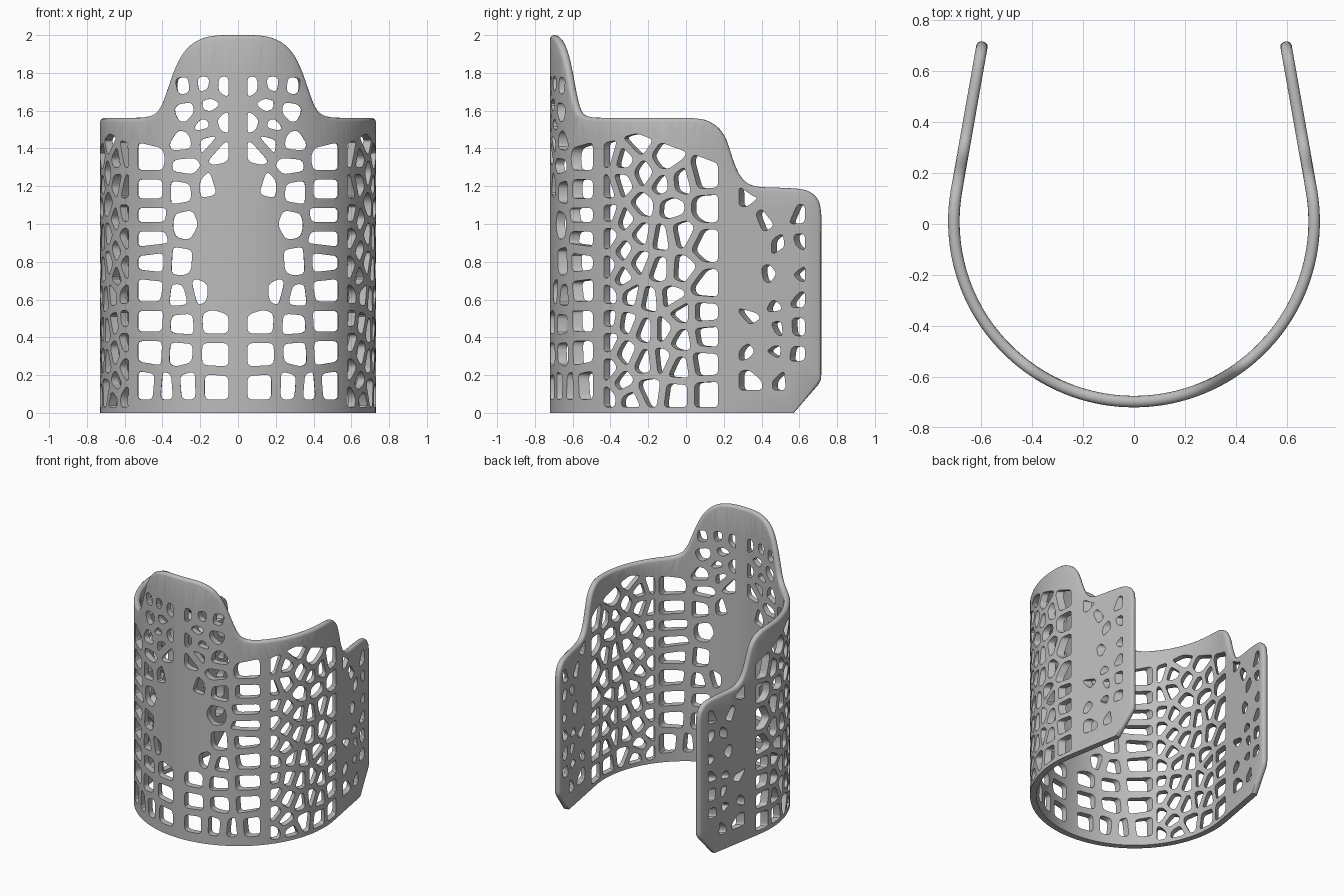
import bpy, bmesh, math
from mathutils import Vector
from mathutils.geometry import delaunay_2d_cdt

if "Cube" in bpy.data.objects:
    bpy.data.objects.remove(bpy.data.objects["Cube"])

R, HALF, C = 0.7075, 0.0225, 0.01        # mid radius, half thickness, arc centre y
OUT = R + HALF
END = math.radians(100)                  # arc end; straight arms continue from here
S1 = R * END
TILT = math.radians(10)
RIM = 0.02


def fx(p):                               # front position (x, z) -> unrolled (s, z)
    return Vector((R * math.asin(p[0] / OUT), p[1]))


def fy(p):                               # side position (y, z) -> unrolled (s, z)
    y0 = C + OUT * math.sin(TILT)
    if p[0] > y0:
        return Vector((S1 + (p[0] - y0) / math.cos(TILT), p[1]))
    return Vector((R * math.acos((C - p[0]) / OUT), p[1]))


def bend(s, z, w):                       # unrolled sheet -> U-shaped shell
    sign = -1 if s < 0 else 1
    a = min(abs(s) / R, END)
    e = max(abs(s) - S1, 0)
    x = (R + w) * math.sin(a) - e * math.sin(TILT)
    y = C - (R + w) * math.cos(a) + e * math.cos(TILT)
    return Vector((sign * x, y, z))


def slant(s):                            # inner-face shift: holes cut straight, not radially
    a, s0, s1 = abs(s), 0.574, 0.647

    def side_cut(t):
        return math.tan(min(t / R, END) - math.radians(60))
    if a <= s0:
        k = math.tan(a / R)
    elif a < s1:
        t = (a - s0) / (s1 - s0)
        k = math.tan(s0 / R) * (1 - t) + side_cut(s1) * t
    else:
        k = side_cut(a)
    return math.copysign(2 * HALF * k, s)


def clip(poly, point, normal):           # keep the part of poly behind a line
    out = []
    for a, b in zip(poly, poly[1:] + poly[:1]):
        da, db = (a - point).dot(normal), (b - point).dot(normal)
        if da <= 0:
            out.append(a)
        if da * db < 0:
            out.append(a.lerp(b, da / (da - db)))
    return out


def rounded(poly, r):                    # round polygon corners
    out = []
    n = len(poly)
    for i, p in enumerate(poly):
        a, b = [p + (q - p) * min(r / (q - p).length, 0.42)
                for q in (poly[i - 1], poly[(i + 1) % n])]
        for t in (0, 0.33, 0.67, 1):
            out.append(a.lerp(p, t).lerp(p.lerp(b, t), t))
    return out


def area(poly):
    return sum(a.x * b.y - a.y * b.x for a, b in zip(poly, poly[1:] + poly[:1])) / 2


def cells(region, seeds, blanks, rib, r):  # rounded cells around each seed
    result = []
    for s in seeds:
        poly = list(region)
        for o in seeds + blanks:
            if o is not s and poly:
                n = (o - s).normalized()
                poly = clip(poly, (s + o) / 2 - n * rib / 2, n)
        poly = [p for i, p in enumerate(poly) if (p - poly[i - 1]).length > 0.012]
        if len(poly) > 2 and abs(area(poly)) > 0.0008:
            result.append(rounded(poly, r))
    return result


def pts(f, flat):
    return [f(flat[i:i + 2]) for i in range(0, len(flat), 2)]


# Perforations: front, side and rear flap panels
front = cells(
    pts(fx, [.05, .07, .53, .07, .53, 1.41, .33, 1.78, .05, 1.78]),
    pts(fx, [.08, 1.73, .18, 1.74, .29, 1.73, .15, 1.63, .27, 1.6, .08, 1.54, .18, 1.52,
             .29, 1.43, .09, 1.38, .16, 1.44, .28, 1.31, .3, 1.18, .27, 1.0, .15, 1.19,
             .45, 1.34, .45, 1.18, .45, 1.04, .45, .93, .44, .8, .45, .65, .45, .48,
             .45, .33, .47, .14, .38, .13, .3, .79, .31, .62, .2, .65, .3, .47,
             .31, .32, .27, .14, .13, .14, .12, .31, .12, .48]),
    pts(fx, [.05, 1.22, .12, 1.06, .13, .92, .14, .78, .07, .64, .42, 1.53, .4, 1.7]),
    0.05, 0.03)
side = cells(
    pts(fy, [-.435, .03, .17, .03, .17, 1.32, -.26, 1.48, -.435, 1.43]),
    pts(fy, [-.41, 1.38, -.41, 1.18, -.41, 1.06, -.41, .93, -.41, .77, -.41, .62, -.41, .5,
             -.41, .38, -.41, .23, -.41, .08, -.33, 1.35, -.26, 1.43, -.34, 1.21,
             -.32, 1.02, -.33, .86, -.34, .72, -.25, .8, -.29, .62, -.31, .48, -.32, .32,
             -.34, .16, -.3, .07, -.22, 1.27, -.12, 1.34, -.23, 1.1, -.24, .95,
             -.13, 1.21, -.08, 1.09, -.13, .93, -.14, .76, -.2, .6, -.22, .44, -.22, .27,
             -.2, .12, -.03, 1.22, -.03, .95, -.03, .76, -.08, .61, -.12, .44, -.13, .28,
             -.03, .53, -.03, .39, -.04, .24, -.05, .1, .09, 1.25, .1, 1.09, .1, .89,
             .1, .67, .09, .53, .1, .41, .09, .26, .1, .1]),
    [], 0.037, 0.025)
flap = cells(
    pts(fy, [.28, .12, .63, .12, .63, 1.1, .35, 1.15, .28, 1.2]),
    pts(fy, [.31, 1.15, .41, 1.02, .59, 1.05, .5, .88, .6, .9, .44, .72, .6, .74, .46, .57,
             .59, .6, .35, .5, .48, .45, .59, .46, .33, .34, .46, .32, .59, .3,
             .36, .18, .5, .18]),
    pts(fy, [.31, .98, .5, 1.09, .35, .88, .32, .7, .55, .81, .52, .66, .38, .62,
             .26, .42, .4, .41, .6, .19, .42, .25]), 0.055, 0.025)
holes = front + side + flap
holes += [[Vector((-p.x, p.y)) for p in h] for h in holes]

# Shell outline: smooth top edge, then the chamfered rear corner
top = pts(fx, [0, 2, .07, 2, .14, 1.995, .2, 1.98, .26, 1.945, .31, 1.885, .35, 1.8, .385, 1.7,
               .415, 1.625, .45, 1.583, .51, 1.565])
top += pts(fy, [-.4, 1.562, -.2, 1.562, -.02, 1.562, .06, 1.558, .12, 1.545, .18, 1.505,
                .22, 1.44, .26, 1.32, .295, 1.25, .34, 1.21, .4, 1.196, .5, 1.192, .6, 1.186,
                .66, 1.17, .705, 1.125, .72, 1.05, .72, .95])
right = []
for i in range(len(top) - 1):
    p0, p1, p2, p3 = top[max(i - 1, 0)], top[i], top[i + 1], top[min(i + 2, len(top) - 1)]
    for t in (0, 0.33, 0.67):
        right.append(0.5 * (2 * p1 + (p2 - p0) * t + (2 * p0 - 5 * p1 + 4 * p2 - p3) * t * t
                            + (3 * p1 - p0 - 3 * p2 + p3) * t ** 3))
right += pts(fy, [.72, .95, .72, .2, .718, .175, .705, .15, .565, 0])
outline = right + [Vector((-p.x, p.y)) for p in reversed(right[1:])]

# Inset the outline to leave room for the rounded rim
inset = []
for i, p in enumerate(outline):
    a = (p - outline[i - 1]).normalized()
    b = (outline[(i + 1) % len(outline)] - p).normalized()
    d = (a + b).normalized()
    inset.append(Vector((p.x, 0)) if p.y < 1e-5 else p + Vector((d.y, -d.x)) * RIM)

# Fill the flat perforated sheet
coords, loops = [], []
for loop in [inset] + holes:
    loops.append(list(range(len(coords), len(coords) + len(loop))))
    coords += loop if area(loop) > 0 else loop[::-1]
flat = delaunay_2d_cdt(coords, [], loops, 0, 1e-6, True)
bm = bmesh.new()
vs = [bm.verts.new((p.x, p.y, 0)) for p in flat[0]]
for face, source in zip(flat[2], flat[5]):
    if list(source) == [0]:
        bm.faces.new([vs[i] for i in face])
bmesh.ops.delete(bm, geom=[v for v in bm.verts if not v.link_faces], context='VERTS')

# Slice it into narrow strips so that it bends smoothly
CUTS = 60
for i in range(CUTS + 1):
    bmesh.ops.bisect_plane(bm, geom=bm.verts[:] + bm.edges[:] + bm.faces[:], dist=1e-5,
                           plane_co=(-S1 + 2 * S1 * i / CUTS, 0, 0), plane_no=(1, 0, 0))

# Find the outer border of the sheet
start = max(bm.verts, key=lambda v: v.co.x)
border, stack = {start}, [start]
while stack:
    for e in stack.pop().link_edges:
        if e.is_boundary:
            new = [v for v in e.verts if v not in border]
            border.update(new)
            stack += new

# Thicken the sheet, slanting the hole walls away from the rim
lower = bm.verts[:]
for v in lower:
    v.co.z = -HALF
ext = bmesh.ops.extrude_face_region(bm, geom=bm.faces[:], use_keep_orig=True)
for g in ext["geom"]:
    if isinstance(g, bmesh.types.BMVert):
        g.co.z = HALF
for v in lower:
    p = v.co.xy
    gap = min(p.y, right[-5].x - RIM - abs(p.x), min((p - q).length for q in inset))
    if v not in border:
        v.co.x += slant(p.x) * max(0, min(1, gap / 0.045))
bmesh.ops.recalc_face_normals(bm, faces=bm.faces[:])

# Round the rim, leaving the bottom edge flat
posts = {e for v in border for e in v.link_edges
         if abs(e.verts[0].co.z - e.verts[1].co.z) > HALF}
bmesh.ops.subdivide_edges(bm, edges=list(posts), cuts=5, use_grid_fill=True)
bm.normal_update()
moves = []
for v in bm.verts:
    if abs(v.co.z) < HALF * 0.95 and v.normal.y > -0.95:
        n = Vector((v.normal.x, v.normal.y, 0)).normalized()
        a = v.co.z / HALF * math.pi / 2
        p = v.co + n * RIM * math.cos(a)
        moves.append((v, (p.x, max(p.y, 0), HALF * math.sin(a))))
for v, p in moves:
    v.co = p

# Bend into the open cuff
for v in bm.verts:
    v.co = bend(*v.co)
bmesh.ops.recalc_face_normals(bm, faces=bm.faces[:])
mesh = bpy.data.meshes.new("perforated_cuff")
bm.to_mesh(mesh)
bm.free()
mesh.shade_smooth()
mesh.set_sharp_from_angle(angle=math.radians(35))
mat = bpy.data.materials.new("plain grey")
mat.diffuse_color = (0.5, 0.5, 0.5, 1)
mat.use_nodes = True
mat.node_tree.nodes["Principled BSDF"].inputs["Base Color"].default_value = mat.diffuse_color
mesh.materials.append(mat)
bpy.context.collection.objects.link(bpy.data.objects.new("perforated_cuff", mesh))
